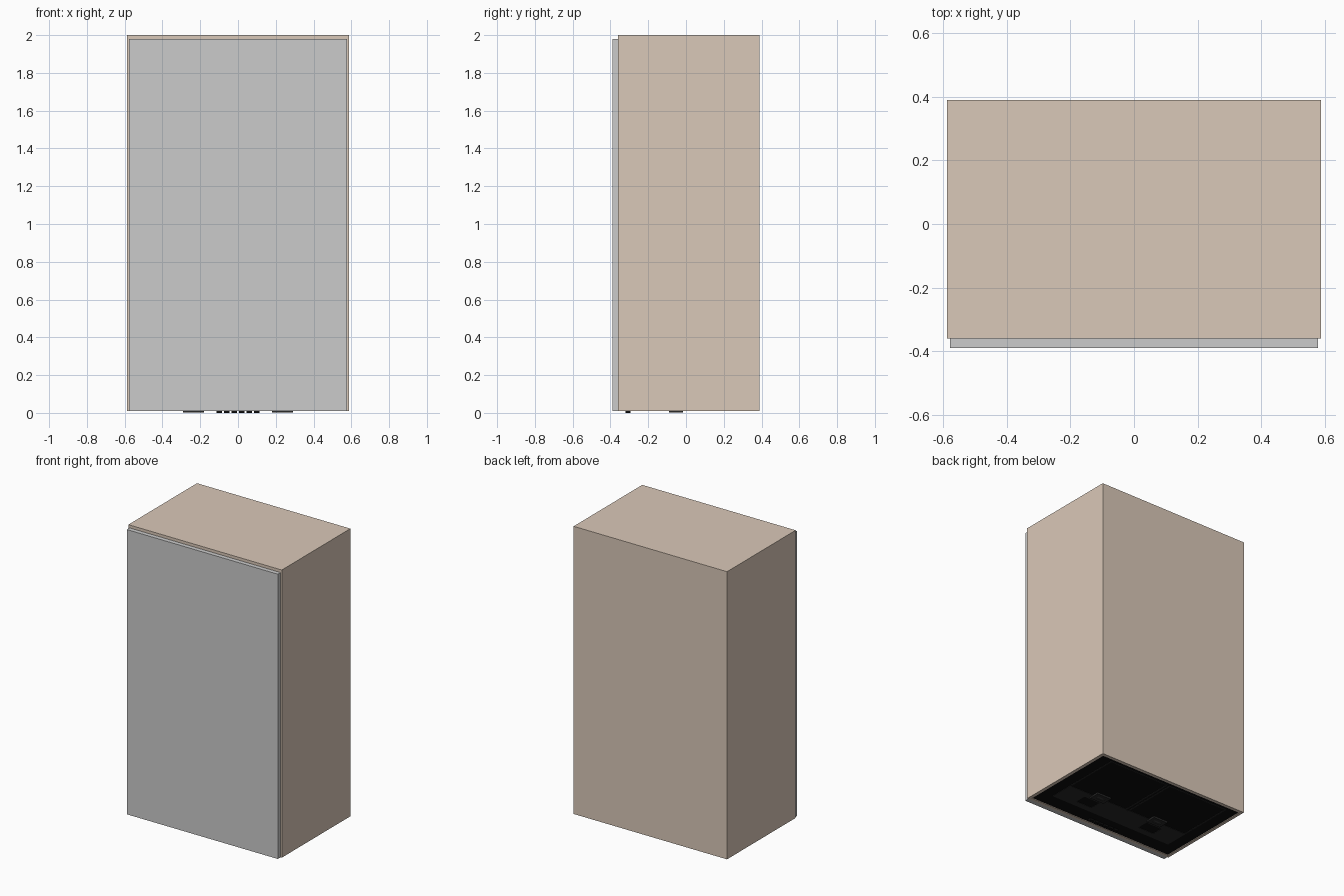
import bpy, bmesh

if "Cube" in bpy.data.objects:
    bpy.data.objects.remove(bpy.data.objects["Cube"])


def material(name, rgb):
    m = bpy.data.materials.new(name)
    m.diffuse_color = (*rgb, 1)
    m.use_nodes = True
    m.node_tree.nodes["Principled BSDF"].inputs["Base Color"].default_value = m.diffuse_color
    return m


WOOD = material("wood", (0.70, 0.58, 0.48))
BLACK = material("black", (0.004, 0.004, 0.004))
DARK = material("dark_grey", (0.022, 0.022, 0.022))
LATCH = material("latch_grey", (0.045, 0.045, 0.045))


def box(name, x, y, z, mat=None):
    """Box from (min, max) ranges."""
    bm = bmesh.new()
    bmesh.ops.create_cube(bm, size=1)
    for v in bm.verts:
        v.co = [r[0] if c < 0 else r[1] for c, r in zip(v.co, (x, y, z))]
    me = bpy.data.meshes.new(name)
    bm.to_mesh(me)
    bm.free()
    ob = bpy.data.objects.new(name, me)
    bpy.context.collection.objects.link(ob)
    if mat:
        me.materials.append(mat)
    return ob


def frame(name, x, y, z, w, mat):
    """Rectangular rim of width w."""
    box(name + "_left", (x[0], x[0] + w), y, z, mat)
    box(name + "_right", (x[1] - w, x[1]), y, z, mat)
    box(name + "_front", (x[0] + w, x[1] - w), (y[0], y[0] + w), z, mat)
    box(name + "_back", (x[0] + w, x[1] - w), (y[1] - w, y[1]), z, mat)


# Cabinet carcass with open bottom, and its door
W, T = 0.587, 0.022
frame("cabinet_wall", (-W, W), (-0.36, 0.39), (0.01, 2 - T), T, WOOD)
box("cabinet_top", (-W, W), (-0.36, 0.39), (2 - T, 2), WOOD)
box("door", (-0.578, 0.578), (-0.39, -0.36), (0.01, 1.98))

# Extractor hood body set in the bottom opening
box("hood_body", (-W + T, W - T), (-0.36 + T, 0.39 - T), (0.014, 0.3), BLACK)

# Front strip of the filter area, pieced around the two lamps
Z = (0.0115, 0.014)
box("lamp_panel_back", (-0.48, 0.48), (-0.11, -0.07), Z, DARK)
box("lamp_panel_front", (-0.48, 0.48), (-0.235, -0.19), Z, DARK)
box("lamp_panel_middle", (-0.195, 0.195), (-0.19, -0.11), Z, DARK)

for side, s in (("left", -1), ("right", 1)):
    def span(a, b):
        return tuple(sorted((s * a, s * b)))
    box("lamp_panel_" + side, span(0.32, 0.48), (-0.19, -0.11), Z, DARK)
    # Filter with a thin rim
    frame("filter_rim_" + side, span(0.008, 0.48), (-0.07, 0.345), Z, 0.008, DARK)
    # Filter latch: plate with a finger slot
    frame("filter_latch_" + side, span(0.18, 0.29), (-0.09, -0.015), (0.002, 0.014), 0.026, DARK)
    box("latch_slot_" + side, span(0.206, 0.264), (-0.064, -0.041), (0.006, 0.014), LATCH)

# Row of control buttons
for i in range(6):
    cx = -0.1 + i * 0.04
    box(f"button_{i + 1}", (cx - 0.015, cx + 0.015), (-0.32, -0.295), (0, 0.014), BLACK)
